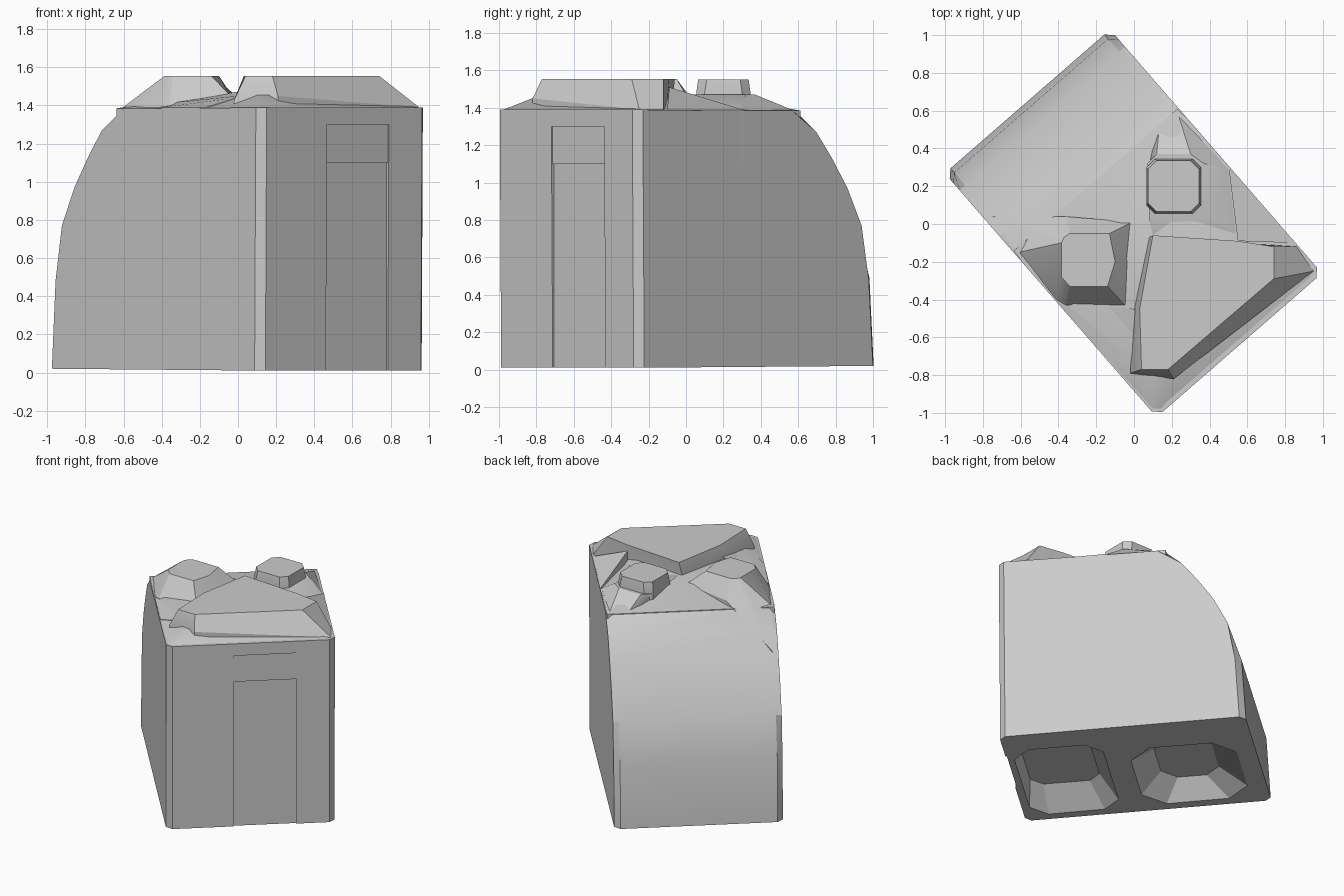
import bpy, bmesh, math
from mathutils import Matrix

cube = bpy.data.objects.get("Cube")
if cube:
    bpy.data.objects.remove(cube, do_unlink=True)

grey = bpy.data.materials.new("grey plastic")
grey.use_nodes = True
colour = (0.6, 0.6, 0.6, 1)
grey.diffuse_color = colour
grey.node_tree.nodes["Principled BSDF"].inputs["Base Color"].default_value = colour

# Local frame: x runs from the curved end to the front end, y across
TURN = Matrix.Rotation(math.radians(-49), 4, "Z")
STRAIGHT = Matrix.Identity(4)
HALF_WIDTH = 0.58
RIM = 1.39
ROOF_BASE = 1.1


def finish(bm, name, turn):
    bmesh.ops.recalc_face_normals(bm, faces=bm.faces)
    bm.transform(turn)
    mesh = bpy.data.meshes.new(name)
    bm.to_mesh(mesh)
    bm.free()
    mesh.materials.append(grey)
    ob = bpy.data.objects.new(name, mesh)
    bpy.context.collection.objects.link(ob)
    return ob


def level(points, z):
    return [(p[0], p[1], z) for p in points]


def loft(name, turn, *rings):
    """Closed solid through rings of equal point count."""
    bm = bmesh.new()
    loops = [[bm.verts.new(p) for p in ring] for ring in rings]
    n = len(loops[0])
    for a, b in zip(loops, loops[1:]):
        for i in range(n):
            j = (i + 1) % n
            bm.faces.new((a[i], a[j], b[j], b[i]))
    bm.faces.new(loops[0])
    bm.faces.new(loops[-1])
    return finish(bm, name, turn)


def octagon(cx, cy, hx, hy, corner):
    """Rectangle with cut corners."""
    pts = []
    for sx, sy in ((1, 1), (-1, 1), (-1, -1), (1, -1)):
        pair = [(cx + sx * hx, cy + sy * (hy - corner)),
                (cx + sx * (hx - corner), cy + sy * hy)]
        pts += pair if sx * sy > 0 else pair[::-1]
    return pts


def cut(target, cutter):
    cutter.hide_render = True
    mod = target.modifiers.new("cut", "BOOLEAN")
    mod.operation = "DIFFERENCE"
    mod.solver = "EXACT"
    mod.object = cutter
    bpy.context.view_layer.objects.active = target
    bpy.ops.object.modifier_apply(modifier=mod.name)
    bpy.data.objects.remove(cutter, do_unlink=True)


# Main tank: side profile with the curved end, extruded across
profile = [(0.84, 0.01), (0.85, RIM), (-0.31, 1.38), (-0.42, 1.27), (-0.53, 1.13),
           (-0.64, 0.97), (-0.74, 0.77), (-0.83, 0.49), (-0.86, 0.02)]
bm = bmesh.new()
sides = [[bm.verts.new((x, y, z)) for x, z in profile] for y in (-HALF_WIDTH, HALF_WIDTH)]
for side in sides:
    bm.faces.new(side)
for i in range(len(profile)):
    j = (i + 1) % len(profile)
    bm.faces.new((sides[0][i], sides[0][j], sides[1][j], sides[1][i]))
corners = [e for e in bm.edges
           if abs(e.verts[0].co.y - e.verts[1].co.y) < 0.01
           and abs(e.verts[0].co.z - e.verts[1].co.z) > 0.05]
bmesh.ops.bevel(bm, geom=corners, offset=0.04, segments=1, affect="EDGES", clamp_overlap=True)
tank = finish(bm, "tank_body", TURN)

# Shallow panel in the front wall, open at the foot
panel = [(0.83, -0.12), (0.9, -0.12), (0.9, 0.31), (0.83, 0.31)]
cut(tank, loft("panel_cutter", TURN, level(panel, -0.1), level(panel, 1.3)))

# Stacking recesses in the underside
recesses = {
    "front": (octagon(0.47, -0.08, 0.32, 0.46, 0.12), octagon(0.52, 0.0, 0.24, 0.34, 0.08)),
    "back": (octagon(-0.37, -0.12, 0.4, 0.41, 0.16), octagon(-0.34, -0.14, 0.2, 0.25, 0.1)),
}
for place, (rim, floor) in recesses.items():
    cut(tank, loft(place + "_recess_cutter", TURN, level(rim, -0.01), level(floor, 0.15)))

# Roof rising gently from the rim to the middle
roof_edge = [(-0.31, 0.575), (-0.31, -0.575), (0.81, -0.575), (0.84, -0.54),
             (0.84, 0.54), (0.81, 0.575)]
roof_ridge = [(-0.05, 0.2), (-0.05, -0.2), (0.66, -0.44), (0.71, -0.4),
              (0.6, 0.3), (0.55, 0.33)]
roof = loft("roof", TURN, level(roof_edge, ROOF_BASE), level(roof_edge, 1.385),
            level(roof_ridge, 1.46))

# Raised block at the front
block_skirt = [(0.08, -0.07, 1.45), (0.55, -0.1, 1.42), (0.86, -0.12, RIM), (0.95, -0.25, RIM),
               (0.21, -0.82, 1.45), (-0.02, -0.79, 1.43), (0.0, -0.45, 1.45)]
block_top = [(0.1, -0.06), (0.55, -0.09), (0.74, -0.12), (0.74, -0.29),
             (0.18, -0.77), (0.04, -0.77), (0.03, -0.45)]
block = loft("front_block", STRAIGHT, level(block_skirt, ROOF_BASE), block_skirt,
             level(block_top, 1.555))

# Sloping buttresses that join the block to both side walls
left_slope = [(0.5, 0.31, 1.388), (0.84, -0.1, 1.388), (0.55, -0.09, 1.51)]
right_slope = [(-0.4, -0.42, RIM), (-0.17, -0.68, RIM), (-0.01, -0.72, 1.44), (0.01, -0.45, 1.475)]
buttresses = [loft(side + "_buttress", STRAIGHT, level(slope, ROOF_BASE), slope)
              for side, slope in (("left", left_slope), ("right", right_slope))]

# Boss on one side, sloping down to the wall and the curved end
boss_skirt = [(-0.01, 0.01, 1.45), (-0.36, 0.04, 1.43), (-0.75, 0.04, 1.15), (-0.61, -0.15, 1.385),
              (-0.41, -0.4, RIM), (-0.36, -0.43, 1.4), (-0.04, -0.44, 1.45), (-0.03, -0.2, 1.45)]
boss_top = [(-0.13, -0.05), (-0.34, -0.05), (-0.37, -0.07), (-0.385, -0.1), (-0.385, -0.28),
            (-0.34, -0.33), (-0.14, -0.33), (-0.1, -0.2)]
boss = loft("side_boss", STRAIGHT, level(boss_skirt, ROOF_BASE), boss_skirt,
            level(boss_top, 1.555))

# Pedestal and filler cap on the other side
pedestal_skirt = [(0.15, 0.68, 1.26), (0.23, 0.59, 1.38), (0.5, 0.29, RIM), (0.54, -0.05, 1.43),
                  (0.1, -0.06, 1.46), (0.08, 0.3, 1.45)]
pedestal_top = [(0.12, 0.37), (0.3, 0.37), (0.37, 0.32), (0.37, 0.04), (0.08, 0.03), (0.07, 0.32)]
pedestal = loft("cap_pedestal", STRAIGHT, level(pedestal_skirt, ROOF_BASE), pedestal_skirt,
                level(pedestal_top, 1.47))
cap_rim = octagon(0.21, 0.2, 0.145, 0.145, 0.045)
cap_top = octagon(0.21, 0.2, 0.135, 0.135, 0.045)
cap = loft("filler_cap", STRAIGHT, level(cap_rim, 1.42), level(cap_rim, 1.48),
           level(cap_top, 1.55))

# Smooth the gentle curve, keep the creases
bpy.ops.object.select_all(action="DESELECT")
for ob in (tank, roof, block, boss, pedestal, cap, *buttresses):
    ob.select_set(True)
bpy.context.view_layer.objects.active = tank
bpy.ops.object.shade_smooth_by_angle(angle=math.radians(25))
